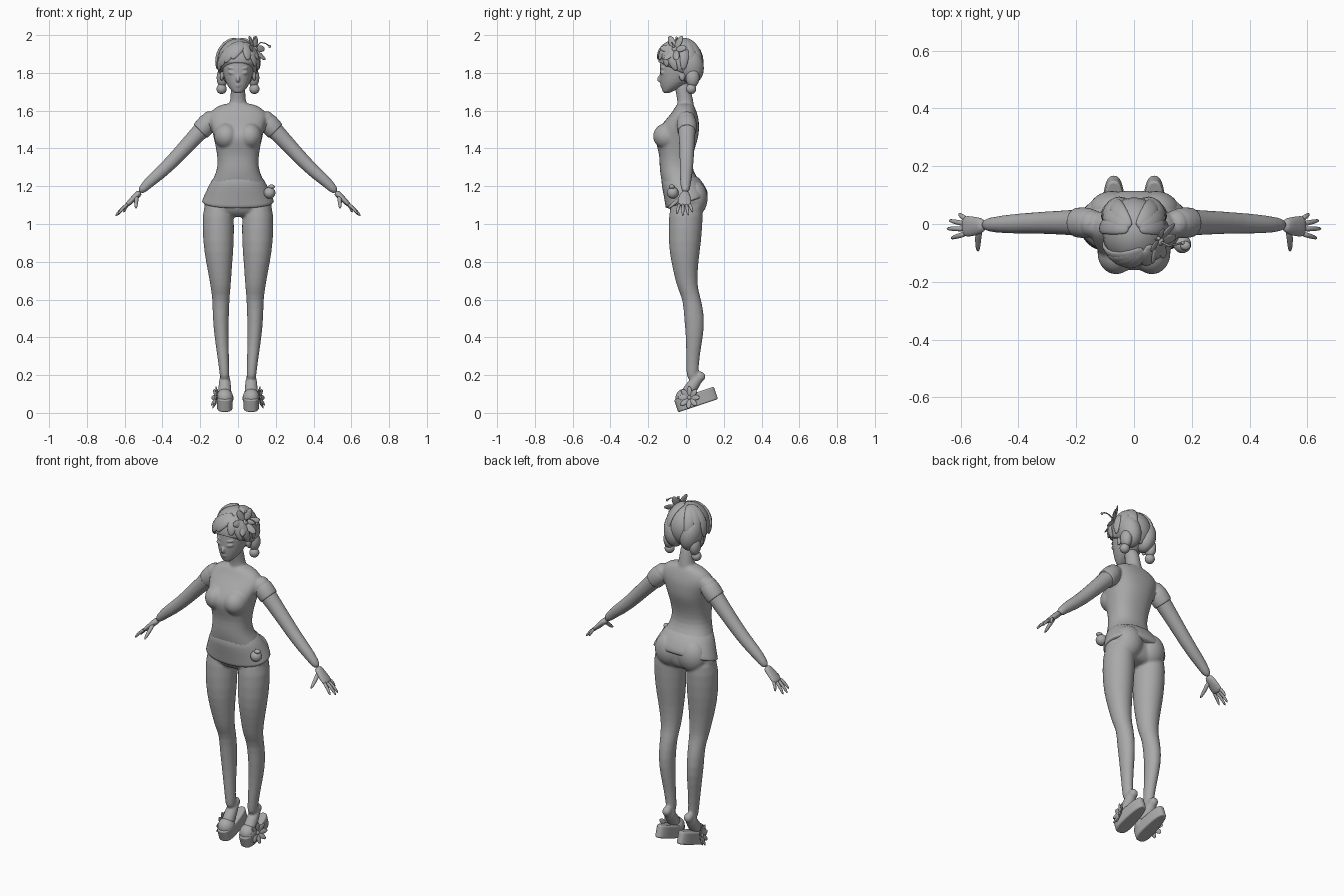
import bpy, bmesh, math
from mathutils import Vector, Matrix, Euler

if "Cube" in bpy.data.objects:
    bpy.data.objects.remove(bpy.data.objects["Cube"])

GREY = (0.4, 0.4, 0.4, 1)
clay = bpy.data.materials.new("clay_grey")
clay.use_nodes = True
clay.diffuse_color = GREY
clay.node_tree.nodes["Principled BSDF"].inputs["Base Color"].default_value = GREY
X, Y = Vector((1, 0, 0)), Vector((0, 1, 0))


def loft(bm, stations, ref=None, s=1, p=2, n=16, tilt=None):
    """Skin superellipse rings (x, y, z, a, b): level rings, or square to the path if ref is given."""
    pts = [Vector(st[:3]) for st in stations]
    rings = []
    for i, st in enumerate(stations):
        u, v = X, Y
        if ref:
            t = (pts[min(i + 1, len(pts) - 1)] - pts[max(i - 1, 0)]).normalized()
            u = (ref - t * ref.dot(t)).normalized()
            v = t.cross(u)
        ring = []
        for k in range(n):
            ang = math.tau * k / n
            c, d = math.cos(ang), math.sin(ang)
            c = math.copysign(abs(c) ** (2 / p), c)
            d = math.copysign(abs(d) ** (2 / p), d)
            co = pts[i] + u * c * st[3] + v * d * st[4]
            if tilt:
                co.z += tilt[i] * co.y
            ring.append(bm.verts.new((co.x * s, co.y, co.z)))
        rings.append(ring)
    for r, q in zip(rings, rings[1:]):
        for k in range(n):
            bm.faces.new((r[k - 1], r[k], q[k], q[k - 1]))
    bm.faces.new(rings[0][::-1])
    bm.faces.new(rings[-1])
    return [v for r in rings for v in r]


def tube(bm, stations, ref=Y, s=1, n=12):
    return loft(bm, [(*st, st[-1]) for st in stations], ref, s, 2, n)


def ball(bm, c, r, rot=(0, 0, 0)):
    m = Matrix.LocRotScale(Vector(c), Euler(rot), Vector(r))
    return bmesh.ops.create_uvsphere(bm, u_segments=20, v_segments=12, radius=1, matrix=m)["verts"]


def flower(bm, c, normal, r, petals):
    base = Matrix.Translation(c) @ Vector(normal).to_track_quat('Z', 'Y').to_matrix().to_4x4()
    for k in range(petals):
        m = (base @ Matrix.Rotation(math.tau * k / petals, 4, 'Z') @ Matrix.Translation((r * .55, 0, r * .1))
             @ Matrix.Rotation(-.25, 4, 'Y') @ Matrix.Diagonal((r * .5, r * .25, r * .08, 1)))
        bmesh.ops.create_uvsphere(bm, u_segments=12, v_segments=8, radius=1, matrix=m)
    ball(bm, c, (r * .2,) * 3)


def finish(bm, name, sub=1, voxel=0, smooth=4):
    bmesh.ops.recalc_face_normals(bm, faces=bm.faces)
    mesh = bpy.data.meshes.new(name)
    bm.to_mesh(mesh)
    bm.free()
    mesh.materials.append(clay)
    mesh.polygons.foreach_set("use_smooth", [True] * len(mesh.polygons))
    ob = bpy.data.objects.new(name, mesh)
    bpy.context.collection.objects.link(ob)
    if sub:
        m = ob.modifiers.new("round", 'SUBSURF')
        m.levels = m.render_levels = sub
    if voxel:
        m = ob.modifiers.new("blend", 'REMESH')
        m.mode, m.voxel_size, m.use_smooth_shade = 'VOXEL', voxel, True
        m = ob.modifiers.new("relax", 'SMOOTH')
        m.factor, m.iterations = .5, smooth
    return ob


# Body: torso, neck, legs, feet and arms blended into one skin
bm = bmesh.new()
torso = [(1.64, -.005, .06, .035), (1.625, -.005, .11, .05), (1.59, -.008, .155, .066), (1.55, -.02, .155, .09),
         (1.5, -.04, .14, .11), (1.46, -.05, .13, .117), (1.41, -.052, .119, .102), (1.36, -.052, .11, .088),
         (1.3, -.055, .108, .086), (1.25, -.04, .126, .095), (1.2, -.015, .152, .108), (1.15, -.008, .174, .1),
         (1.1, -.003, .186, .095), (1.06, 0, .165, .08), (1.035, 0, .08, .05)]
loft(bm, [(0, y, z, a, b) for z, y, a, b in torso], p=2.3, n=24)
loft(bm, [(0, 0, 1.6, .06, .05), (0, -.003, 1.645, .044, .043), (0, -.008, 1.68, .039, .042), (0, -.03, 1.77, .04, .044)])
leg = [(.1, .005, 1.14, .07, .085), (.106, 0, 1.05, .087, .093), (.103, -.007, .9, .084, .089),
       (.1, -.007, .8, .071, .073), (.093, .002, .7, .058, .059), (.092, .012, .65, .052, .054),
       (.09, .032, .6, .046, .049), (.092, .045, .5, .043, .056), (.087, .045, .4, .038, .046),
       (.079, .036, .3, .031, .036), (.072, .034, .22, .027, .033), (.07, .035, .17, .026, .03)]
arm = [(.12, 0, 1.585, .045), (.155, .003, 1.54, .053), (.195, .005, 1.495, .046), (.28, .005, 1.405, .041),
       (.363, .003, 1.315, .037), (.43, 0, 1.255, .034), (.475, -.002, 1.217, .029), (.525, -.003, 1.163, .021)]
foot = [(.07, .075, .2, .027), (.07, .05, .165, .033), (.07, .015, .115, .037), (.07, -.02, .065, .035)]
for s in (1, -1):
    loft(bm, leg, s=s)
    tube(bm, arm, s=s, n=16)
    tube(bm, foot, X, s)
    ball(bm, (.07 * s, .075, .192), (.026, .029, .027))
    ball(bm, (.062 * s, -.1, 1.465), (.066, .076, .07))
    ball(bm, (.075 * s, .045, 1.135), (.085, .071, .095))
finish(bm, "body", voxel=.007)

# Shirt hem, lifted at the back, and sleeve cuffs
bm = bmesh.new()
hem = [(0, -.047, 1.28, .117, .094), (0, -.014, 1.2, .157, .113), (0, .004, 1.14, .184, .116),
       (0, .002, 1.115, .193, .11), (0, .002, 1.113, .188, .105)]
loft(bm, hem, p=2.2, n=32, tilt=(0, .05, .2, .3, .3))
finish(bm, "shirt_hem")
bm = bmesh.new()
for s in (1, -1):
    tube(bm, [(.125, .002, 1.575, .04), (.16, .004, 1.535, .056), (.195, .005, 1.495, .052),
              (.198, .005, 1.492, .051), (.199, .005, 1.491, .044)], s=s, n=20)
finish(bm, "sleeves")

# Hip pompom
bm = bmesh.new()
ball(bm, (.167, -.07, 1.165), (.031, .031, .031))
ball(bm, (.178, -.075, 1.197), (.018, .016, .012))
finish(bm, "hip_pompom", 0)

# Hands: flat palm, four fingers and thumb
bm = bmesh.new()
tips = [(.605, .036, 1.06), (.642, .013, 1.042), (.65, -.016, 1.04), (.635, -.05, 1.05)]
for s in (1, -1):
    loft(bm, [(.515, -.003, 1.172, .022, .02), (.545, -.008, 1.143, .033, .016),
              (.58, -.008, 1.108, .038, .014), (.592, -.008, 1.096, .032, .01)], Y, s)
    for k, tip in enumerate(tips):
        root = Vector((.58, .017 - .017 * k, 1.108))
        mid = root.lerp(Vector(tip), .5) + Vector((.004, 0, .005))
        tube(bm, [(*root, .0105), (*mid, .0095), (*tip, .006)], s=s, n=8)
    tube(bm, [(.535, -.015, 1.15, .014), (.54, -.055, 1.115, .012), (.54, -.098, 1.08, .007)], X, s, 8)
finish(bm, "hands")

# Head with nose, lips, eyes and ears
bm = bmesh.new()
head = [(1.692, -.105, .018, .014), (1.702, -.097, .032, .028), (1.73, -.072, .056, .062), (1.77, -.05, .074, .09),
        (1.82, -.04, .085, .101), (1.88, -.035, .09, .102), (1.93, -.03, .07, .08), (1.95, -.03, .03, .04)]
loft(bm, [(0, y, z, a, b) for z, y, a, b in head], n=20)
ball(bm, (0, -.136, 1.768), (.011, .018, .019), (-.3, 0, 0))
ball(bm, (0, -.127, 1.737), (.018, .011, .005))
ball(bm, (0, -.125, 1.729), (.014, .011, .006))
for s in (1, -1):
    ball(bm, (.035 * s, -.128, 1.8), (.02, .008, .008), (0, -.15 * s, .3 * s))
    ball(bm, (.035 * s, -.127, 1.825), (.024, .008, .004), (0, -.1 * s, .3 * s))
    ball(bm, (.086 * s, -.02, 1.785), (.01, .018, .028))
finish(bm, "head", voxel=.005, smooth=2)

# Hair: cap trimmed along the hairline, back lobes and side bunches
C, R = Vector((0, -.027, 1.86)), Vector((.11, .12, .122))
bm = bmesh.new()
ball(bm, C, R)
cut = bmesh.ops.bisect_plane(bm, geom=bm.verts[:] + bm.edges[:] + bm.faces[:], plane_co=(0, -.15, 1.86),
                             plane_no=(0, .42, .9), clear_inner=True)
bmesh.ops.holes_fill(bm, edges=[e for e in bm.edges if e.is_boundary])
for s in (1, -1):
    ball(bm, (.052 * s, .024, 1.835), (.058, .07, .095), (.15, .15 * s, 0))
    ball(bm, (.083 * s, .035, 1.775), (.03, .036, .052))
finish(bm, "hair", 0)


def lock(bm, start, end, width):
    a, b = Vector(start), Vector(end)
    path = []
    for i in range(7):
        f = i / 6
        co = C + (a.lerp(b, f).normalized() * (1 + .05 * f)) * R
        w = width * (.35 + 1.3 * math.sin(math.pi * min(1, .15 + .8 * f)))
        path.append((*co, w * .42, w))
    loft(bm, path, ((a + b) * .5).normalized(), n=10)


# Locks swept over the brow, and strands down the back
bm = bmesh.new()
for end in [(-.95, -.3, -.4), (-.87, -.6, -.22), (-.65, -.85, -.05), (-.3, -1, .1),
            (.45, -.9, .05), (.82, -.6, -.22), (.97, -.2, -.4)]:
    lock(bm, (.3, -.5, .8), end, .017)
for s in (1, -1):
    for j in range(3):
        lock(bm, (.15 * s, .1, 1), (s * (.95 - .2 * j), .1 + .35 * j, -.35), .018)
finish(bm, "hair_locks")

# Earring pompoms
bm = bmesh.new()
for s in (1, -1):
    ball(bm, (.087 * s, .027, 1.715), (.027, .027, .027))
    ball(bm, (.087 * s, .027, 1.745), (.012, .012, .012))
finish(bm, "earrings", 0)

# Hair flower with leaves and curling stamens
bm = bmesh.new()
flower(bm, (.088, -.06, 1.925), (.8, -.45, .4), .078, 6)
for ang in (-.5, .3, 1.1):
    ball(bm, (.1, -.04 + .03 * ang, 1.87 + .02 * ang), (.006, .035, .014), (ang, .2, 0))
for path in ([(.09, -.06, 1.93), (.12, -.075, 1.962), (.148, -.07, 1.955), (.168, -.065, 1.94)],
             [(.085, -.06, 1.93), (.075, -.055, 1.965), (.085, -.05, 1.985)]):
    tube(bm, [(*q, .0035) for q in path], n=6)
    ball(bm, path[-1], (.007, .007, .007))
finish(bm, "hair_flower", 0)

# Shoes: tilted platform sole, rounded toe cover and side flower
bm = bmesh.new()
slope = Matrix.Translation((0, .053, .071)) @ Matrix.Rotation(math.radians(18.4), 4, 'X')
for s in (1, -1):
    block = loft(bm, [(0, 0, z, .04, .111) for z in (-.035, .035)], p=2.8, n=40)
    for v in block:
        v.co.x = v.co.x * (1 - 1.8 * v.co.y) + .07 * s
        v.co = slope @ v.co
sole = finish(bm, "platform_soles", 0)
bev = sole.modifiers.new("soft_edge", 'BEVEL')
bev.width, bev.segments, bev.limit_method = .008, 3, 'ANGLE'
bpy.ops.object.select_all(action='DESELECT')
sole.select_set(True)
bpy.context.view_layer.objects.active = sole
bpy.ops.object.shade_smooth_by_angle(angle=math.radians(40))
bm = bmesh.new()
for s in (1, -1):
    ball(bm, (.07 * s, -.006, .078), (.046, .05, .05), (.3, 0, 0))
finish(bm, "toe_covers", 0)
bm = bmesh.new()
for s in (1, -1):
    flower(bm, (.113 * s, .018, .08), (.95 * s, -.25, .15), .058, 8)
finish(bm, "shoe_flowers", 0)
